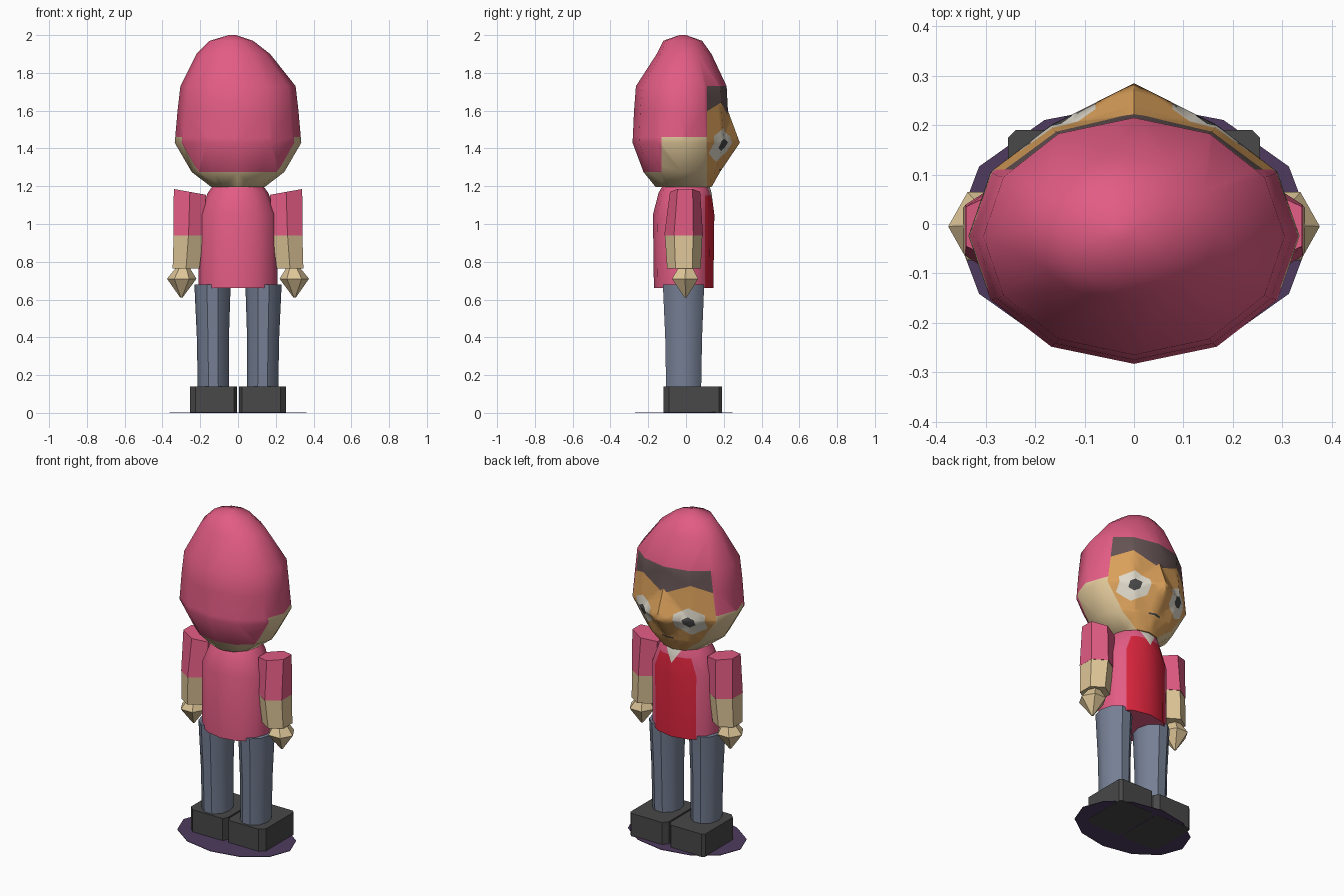
import bpy, bmesh, math

if "Cube" in bpy.data.objects:
    bpy.data.objects.remove(bpy.data.objects["Cube"])

TAU = 2 * math.pi


def material(name, r, g, b):
    lin = lambda c: (c / 255 / 12.92) if c < 11 else ((c / 255 + 0.055) / 1.055) ** 2.4
    m = bpy.data.materials.new(name)
    m.diffuse_color = (lin(r), lin(g), lin(b), 1)
    m.use_nodes = True
    m.node_tree.nodes["Principled BSDF"].inputs["Base Color"].default_value = m.diffuse_color
    return m


PINK = material("pink", 226, 92, 132)
SKIN = material("pale_skin", 222, 198, 152)
FACE = material("face_orange", 222, 163, 92)
BROWN = material("fringe_brown", 102, 84, 84)
WHITE = material("off_white", 226, 220, 205)
DARK = material("charcoal", 72, 72, 72)
RED = material("red", 216, 36, 60)
DENIM = material("denim", 118, 128, 149)
PURPLE = material("purple", 78, 59, 95)


def finish(name, bm, mats, angle=None):
    bmesh.ops.recalc_face_normals(bm, faces=bm.faces)
    me = bpy.data.meshes.new(name)
    bm.to_mesh(me)
    bm.free()
    for m in mats:
        me.materials.append(m)
    ob = bpy.data.objects.new(name, me)
    bpy.context.collection.objects.link(ob)
    if angle:
        bpy.ops.object.select_all(action='DESELECT')
        ob.select_set(True)
        bpy.context.view_layer.objects.active = ob
        bpy.ops.object.shade_smooth_by_angle(angle=math.radians(angle))
    return ob


def loft(rings, sides, phase=0.0):
    """Closed skin through rings of (z, centre x, radius x, back y, front y)."""
    bm = bmesh.new()
    loops = []
    for z, cx, rx, yb, yf in rings:
        yc = (yb + yf) / 2
        loops.append([bm.verts.new((cx + rx * math.cos(a), yc + (yf - yb) / 2 * math.sin(a), z))
                      for a in (TAU * (i + phase) / sides for i in range(sides))])
    for lo, hi in zip(loops, loops[1:]):
        for i in range(sides):
            j = (i + 1) % sides
            bm.faces.new((lo[i], lo[j], hi[j], hi[i]))
    bm.faces.new(loops[0][::-1])
    bm.faces.new(loops[-1])
    return bm


def cut(bm, co, no, where=lambda c: True):
    """Split the faces picked by their centre along a plane."""
    faces = [f for f in bm.faces if where(f.calc_center_median())]
    edges = {e for f in faces for e in f.edges}
    verts = {v for f in faces for v in f.verts}
    bmesh.ops.bisect_plane(bm, geom=list(verts) + list(edges) + faces, dist=1e-5,
                           plane_co=co, plane_no=no)


# Head with hood, fringe, eyes and mouth
bm = loft([(1.195, 0, .14, -.16, .135), (1.275, 0, .245, -.225, .18),
           (1.43, 0, .335, -.283, .235), (1.60, 0, .32, -.275, .222),
           (1.73, 0, .305, -.265, .215), (1.90, -.025, .195, -.155, .135),
           (1.97, -.035, .115, -.12, .085), (2.0, -.03, .02, -.035, .0)], 12)
for v in bm.verts:
    if abs(v.co.x) < .01 and v.co.y > .2 and abs(v.co.z - 1.43) < .01:
        v.co.y = .285                                   # nose point
bmesh.ops.triangulate(bm, faces=bm.faces)

FACE_Y, EYE_X, EYE_Z = .11, .155, 1.42
on_face = lambda c: c.y > FACE_Y and c.z < 1.73
cut(bm, (0, FACE_Y, 0), (0, 1, 0), lambda c: c.z < 1.73)
cut(bm, (0, 0, 1.46), (0, 0, 1), lambda c: c.y < FACE_Y)
cut(bm, (0, -.13, 0), (0, 1, 0), lambda c: c.z < 1.46)


def fringe_z(x):
    x = abs(x)
    return 1.57 + .45 * x if x < .16 else 1.642 - .45 * (x - .16)


in_fringe = lambda c: on_face(c) and c.z > 1.53
for x in (-.16, 0, .16):
    cut(bm, (x, 0, 0), (1, 0, 0), in_fringe)
for s in (-1, 1):
    cut(bm, (0, 0, 1.57), (-.45 * s, 0, 1), in_fringe)
    cut(bm, (s * .16, 0, 1.642), (.45 * s, 0, 1), in_fringe)


def in_hex(c, s, r):
    return all((c.x - s * EYE_X) * math.cos(k * TAU / 6) +
               (c.z - EYE_Z) * math.sin(k * TAU / 6) < r for k in range(6))


for s in (-1, 1):
    for r in (.077, .03):
        for k in range(6):
            n = (math.cos(k * TAU / 6), 0, math.sin(k * TAU / 6))
            cut(bm, (s * EYE_X + n[0] * r, 0, EYE_Z + n[2] * r), n,
                lambda c: on_face(c) and s * c.x > 0 and 1.25 < c.z < 1.6)
in_mouth = lambda c: on_face(c) and abs(c.x) < .15 and c.z < 1.4
for z in (1.282, 1.292):
    cut(bm, (0, 0, z), (0, 0, 1), in_mouth)
for x in (-.04, .04):
    cut(bm, (x, 0, 0), (1, 0, 0), in_mouth)

for f in bm.faces:
    c = f.calc_center_median()
    if on_face(c):
        f.material_index = 2
        if c.z > fringe_z(c.x):
            f.material_index = 3
        elif any(in_hex(c, s, .03) for s in (-1, 1)):
            f.material_index = 5
        elif any(in_hex(c, s, .077) for s in (-1, 1)):
            f.material_index = 4
        elif abs(c.x) < .04 and 1.282 < c.z < 1.292:
            f.material_index = 5
    elif c.z < 1.275 or (c.z < 1.46 and c.y > -.13):
        f.material_index = 1
finish("head", bm, [PINK, SKIN, FACE, BROWN, WHITE, DARK], 50)

# Shirt with red front panel and white collar notch
bm = loft([(.66, 0, .21, -.17, .145), (1.05, 0, .208, -.175, .15),
           (1.165, 0, .16, -.145, .135), (1.20, 0, .135, -.125, .125)], 12)
cut(bm, (0, .1, 0), (0, 1, 0), lambda c: .67 < c.z)
on_front = lambda c: c.y > .1 and c.z > 1.0
cut(bm, (0, 0, 1.15), (0, 0, 1), on_front)
for s in (-1, 1):
    cut(bm, (0, 0, 1.11), (-1.6 * s, 0, 1), on_front)
for f in bm.faces:
    c = f.calc_center_median()
    if c.y > .1:
        f.material_index = 2 if c.z > 1.11 + 1.6 * abs(c.x) else int(c.z < 1.15)
finish("shirt", bm, [PINK, RED, WHITE], 40)

for s, side in ((-1, "left"), (1, "right")):
    # Sleeve with slanted shoulder
    bm = loft([(.94, s * .262, .092, -.115, .09), (1.17, s * .255, .098, -.085, .075)], 6, .5)
    for v in bm.verts:
        if v.co.z > 1.1:
            v.co.z += (abs(v.co.x) - .255) * .18
    finish(side + "_sleeve", bm, [PINK], 40)
    # Forearm
    bm = loft([(.765, s * .275, .082, -.1, .078), (.945, s * .262, .091, -.112, .087)], 6, .5)
    finish(side + "_forearm", bm, [SKIN], 40)
    # Pointed fist
    bm = loft([(.61, s * .3, .006, -.008, .004), (.71, s * .298, .078, -.085, .075),
               (.77, s * .292, .035, -.045, .04)], 6)
    finish(side + "_hand", bm, [SKIN], 30)
    # Trouser leg
    bm = loft([(.13, s * .13, .083, -.11, .085), (.4, s * .133, .085, -.115, .09),
               (.68, s * .135, .096, -.128, .102)], 10)
    finish(side + "_leg", bm, [DENIM], 40)
    # Shoe: chamfered outline pulled up
    bm = bmesh.new()
    outline = [(.005, -.09), (.02, -.12), (.225, -.12), (.255, -.09),
               (.255, .175), (.24, .19), (.03, .19), (.005, .16)]
    sole = bm.faces.new([bm.verts.new((s * x, y, 0)) for x, y in outline])
    ext = bmesh.ops.extrude_face_region(bm, geom=[sole], use_keep_orig=True)["geom"]
    for v in ext:
        if isinstance(v, bmesh.types.BMVert):
            v.co.z = .14
    finish(side + "_shoe", bm, [DARK])

# Flat ground disc
bm = loft([(.001, 0, .362, -.27, .245), (.004, 0, .362, -.27, .245)], 12)
finish("base_disc", bm, [PURPLE])
